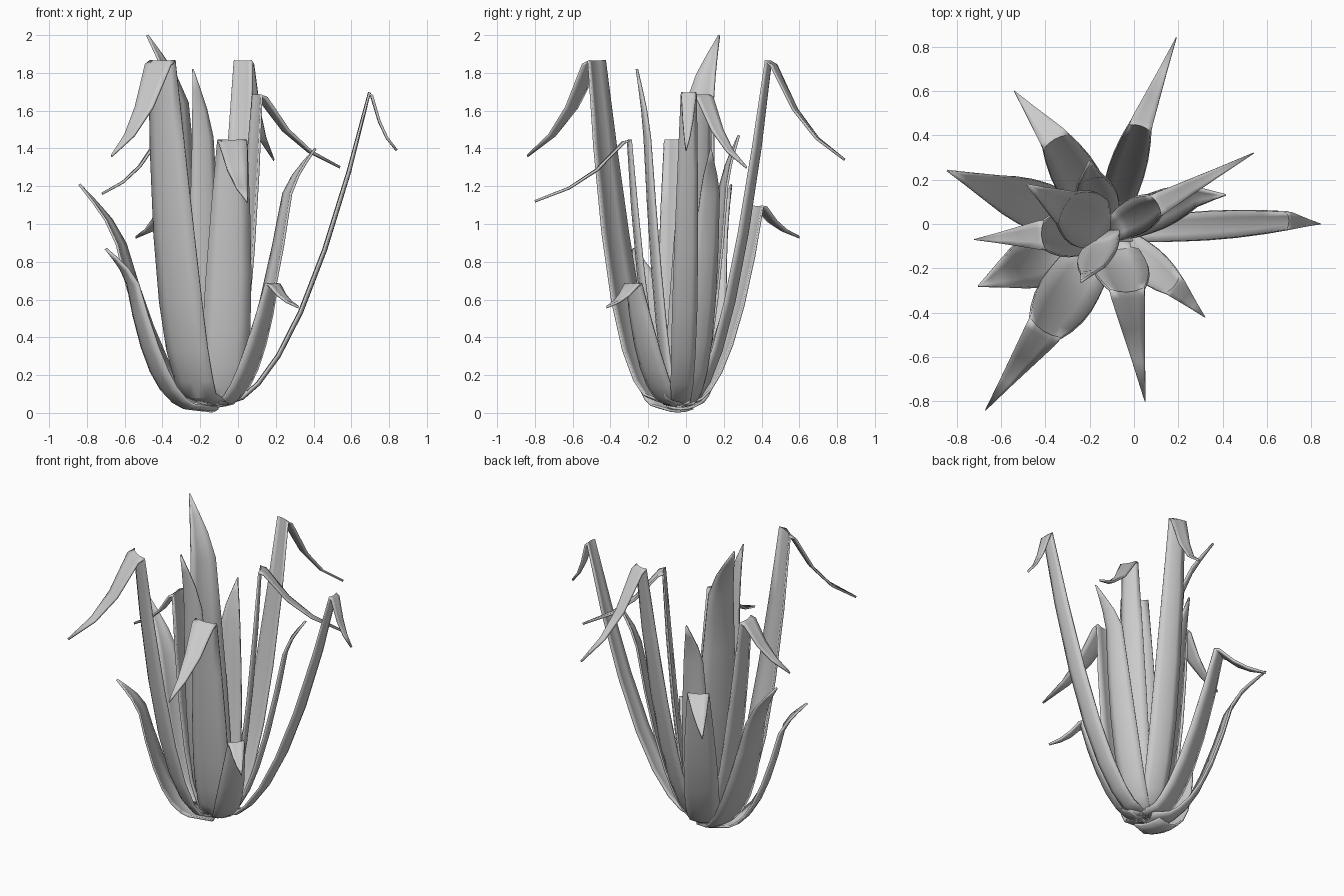
import bpy, bmesh, math
from mathutils import Vector

if "Cube" in bpy.data.objects:
    bpy.data.objects.remove(bpy.data.objects["Cube"])

BASE = Vector((-0.12, -0.035, 0.035))
ZF = (0, .025, .07, .16, .3, .5, .75, 1)               # height fractions up the body
WF = (.72, .8, .9, .97, 1, .95, .81, .63)              # body width profile
DROOP = ((.04, .04), (.33, .49), (.63, .785), (1, 1))  # tip: run, drop fractions
RISE = ((.3, .4), (.62, .69), (1, 1))


def leaf(name, neck, tip, width, power, start=.02, face=None, low=0):
    """Channelled blade: curved body up to the neck, then a tapering tip."""
    neck, tip = Vector(neck), Vector(tip)
    out = Vector((neck.x - BASE.x, neck.y - BASE.y, 0)).normalized()
    root = BASE + out * start - Vector((0, 0, low))
    if face:
        out = Vector((*face, 0)).normalized()
    side = Vector((-out.y, out.x, 0))
    droops = tip.z < neck.z
    path, widths, dish = [], [], []
    for z, w in zip(ZF, WF):
        r = z ** power
        path.append(Vector((root.x + (neck.x - root.x) * r,
                            root.y + (neck.y - root.y) * r,
                            root.z + (neck.z - root.z) * z)))
        widths.append(width * w)
        dish.append(.1)
    for r, z in (DROOP if droops else RISE):
        path.append(Vector((neck.x + (tip.x - neck.x) * r,
                            neck.y + (tip.y - neck.y) * r,
                            neck.z + (tip.z - neck.z) * z)))
        widths.append(max(width * WF[-1] * (1 - r), .004))
        dish.append(.04 if droops else .1)
    bm = bmesh.new()
    rows = []
    for i, (p, w) in enumerate(zip(path, widths)):
        t = (path[min(i + 1, len(path) - 1)] - path[max(i - 1, 0)]).normalized()
        n = side.cross(t).normalized()
        if n.dot(-out) < 0 and t.z > 0:
            n = -n
        if t.z <= 0 and n.z < 0:
            n = -n
        rows.append([bm.verts.new(p + side * (w * u / 2) + n * (w * dish[i] * u * u))
                     for u in (-1, -.5, 0, .5, 1)])
    for a, b in zip(rows, rows[1:]):
        for j in range(4):
            bm.faces.new((a[j], a[j + 1], b[j + 1], b[j]))
    bmesh.ops.recalc_face_normals(bm, faces=bm.faces)
    me = bpy.data.meshes.new(name)
    bm.to_mesh(me)
    bm.free()
    ob = bpy.data.objects.new(name, me)
    bpy.context.collection.objects.link(ob)
    mod = ob.modifiers.new("thickness", 'SOLIDIFY')
    mod.thickness, mod.offset = .013, 0
    bpy.ops.object.select_all(action='DESELECT')
    ob.select_set(True)
    bpy.context.view_layer.objects.active = ob
    bpy.ops.object.shade_smooth_by_angle(angle=math.radians(35))


# Leaves folded over at the neck
leaf("drooping_leaf_front_left", (-.41, -.485, 1.86), (-.67, -.84, 1.36), .265, .34)
leaf("drooping_leaf_front", (-.03, -.31, 1.44), (.05, -.80, 1.12), .25, .36, face=(.05, -1))
leaf("drooping_leaf_back", (.03, .445, 1.86), (.19, .84, 1.34), .165, .47)
leaf("drooping_leaf_back_right", (.11, .09, 1.68), (.54, .32, 1.30), .165, .40)
leaf("drooping_leaf_right", (.70, .015, 1.69), (.84, .0, 1.39), .13, .50, face=(1, .03))
leaf("drooping_leaf_left", (-.42, -.05, 1.44), (-.72, -.07, 1.16), .21, .40)
leaf("drooping_leaf_back_left", (-.36, .385, 1.09), (-.54, .60, .93), .21, .48)
leaf("short_drooping_leaf", (.185, -.28, .68), (.32, -.42, .56), .165, .45)

# Leaves with upright or outward tips
leaf("tall_centre_leaf", (-.32, .08, 1.64), (-.48, .175, 2.0), .26, .43, .0)
leaf("upright_front_leaf", (-.185, -.215, 1.46), (-.24, -.26, 1.82), .18, .40, .0, face=(.25, -1))
leaf("upright_back_leaf", (-.20, .21, 1.2), (-.20, .28, 1.47), .19, .40)
leaf("outer_left_leaf", (-.63, .155, .89), (-.84, .24, 1.21), .22, .42, low=.015)
leaf("low_left_leaf", (-.57, -.22, .68), (-.70, -.28, .87), .24, .31, low=.027)
leaf("outer_right_leaf", (.27, .13, 1.16), (.41, .13, 1.40), .17, .47)
